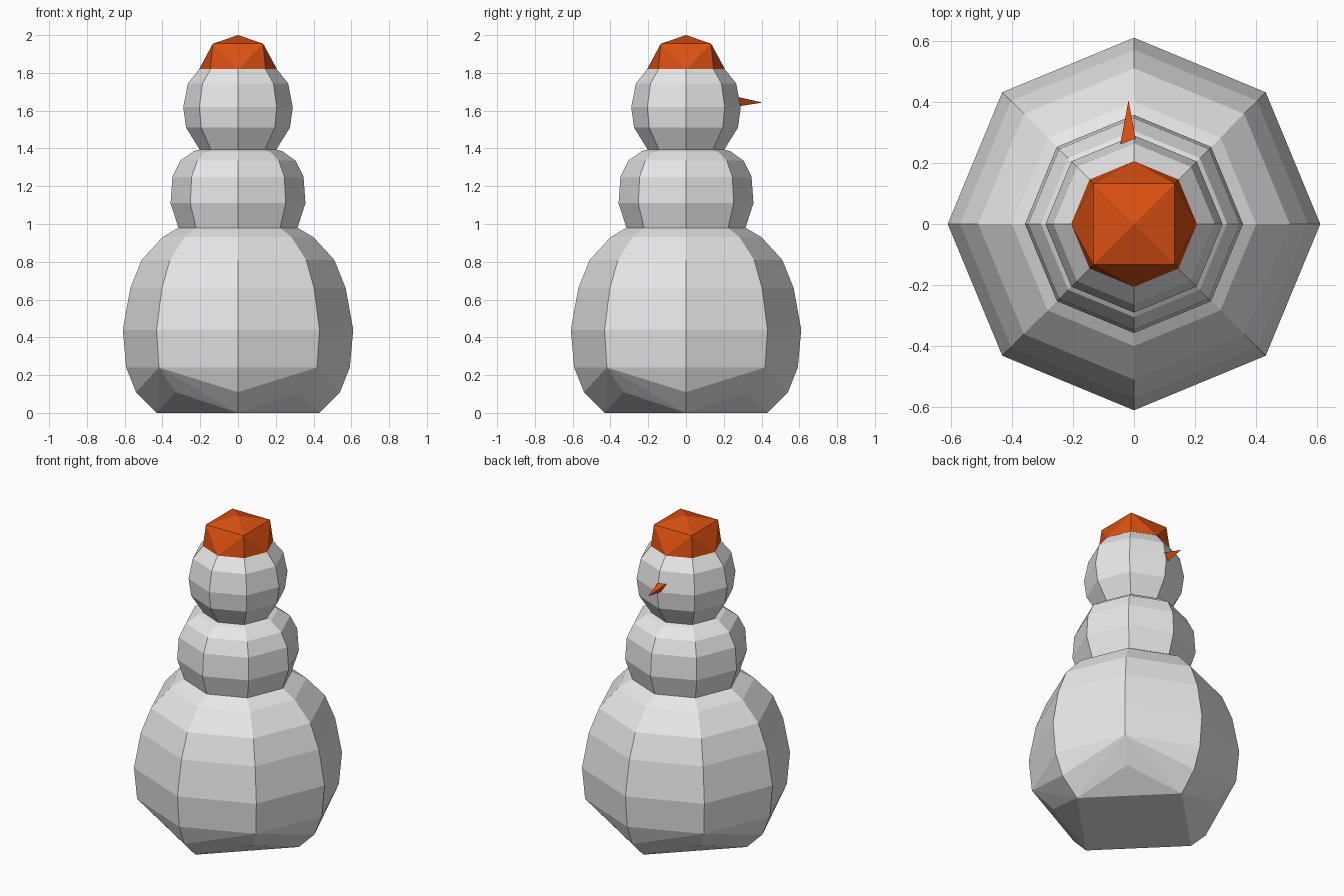
import bpy, bmesh
from math import cos, sin, pi, radians

cube = bpy.data.objects.get("Cube")
if cube:
    bpy.data.objects.remove(cube, do_unlink=True)


def material(name, colour):
    mat = bpy.data.materials.new(name)
    mat.use_nodes = True
    mat.diffuse_color = colour
    mat.node_tree.nodes["Principled BSDF"].inputs["Base Color"].default_value = colour
    return mat


snow = material("snow white", (0.8, 0.8, 0.8, 1))
orange = material("burnt orange", (0.7, 0.08, 0.006, 1))


def ring(radius, z, sides=8, start=0.0):
    angles = [start + 2 * pi * i / sides for i in range(sides)]
    return [(radius * cos(a), radius * sin(a), z) for a in angles]


def rings(profile):
    return [p for r, z in profile for p in ring(r, z)]


def faceted(name, points, mat):
    """Wrap the points in a flat-shaded convex skin."""
    bm = bmesh.new()
    for p in points:
        bm.verts.new(p)
    bmesh.ops.convex_hull(bm, input=bm.verts[:])
    bmesh.ops.dissolve_limit(bm, angle_limit=radians(0.5),
                             verts=bm.verts[:], edges=bm.edges[:])
    bmesh.ops.recalc_face_normals(bm, faces=bm.faces[:])
    mesh = bpy.data.meshes.new(name)
    bm.to_mesh(mesh)
    bm.free()
    mesh.materials.append(mat)
    obj = bpy.data.objects.new(name, mesh)
    bpy.context.collection.objects.link(obj)
    return obj


# Lower ball: stands on a square foot, with the diagonals tucked in above it
foot = ring(0.43, 0, 4) + ring(0.54, 0.11, 4) + ring(0.467, 0.11, 4, pi / 4)
faceted("lower_ball", foot + rings([
    (0.592, 0.24), (0.61, 0.44), (0.57, 0.66), (0.51, 0.81),
    (0.40, 0.93), (0.315, 0.98), (0.2, 1.02)]), snow)

# Middle ball, sunk into the lower one
faceted("middle_ball", rings([
    (0.24, 0.93), (0.315, 0.98), (0.357, 1.11), (0.347, 1.25),
    (0.305, 1.335), (0.235, 1.385), (0.15, 1.41)]), snow)

# Head
faceted("head", rings([
    (0.12, 1.35), (0.2, 1.39), (0.275, 1.51), (0.29, 1.62),
    (0.265, 1.745), (0.205, 1.82), (0.1, 1.87)]), snow)

# Hat: eight-sided brim rising to a square crown with a low peak
faceted("hat", ring(0.206, 1.82) + ring(0.188, 1.955, 4, pi / 4) + [(0, 0, 2)], orange)

# Nose: three-sided spike on the back of the head
faceted("nose", [(-0.045, 0.262, 1.672), (0.006, 0.276, 1.672),
                 (-0.02, 0.272, 1.622), (-0.018, 0.405, 1.643)], orange)
